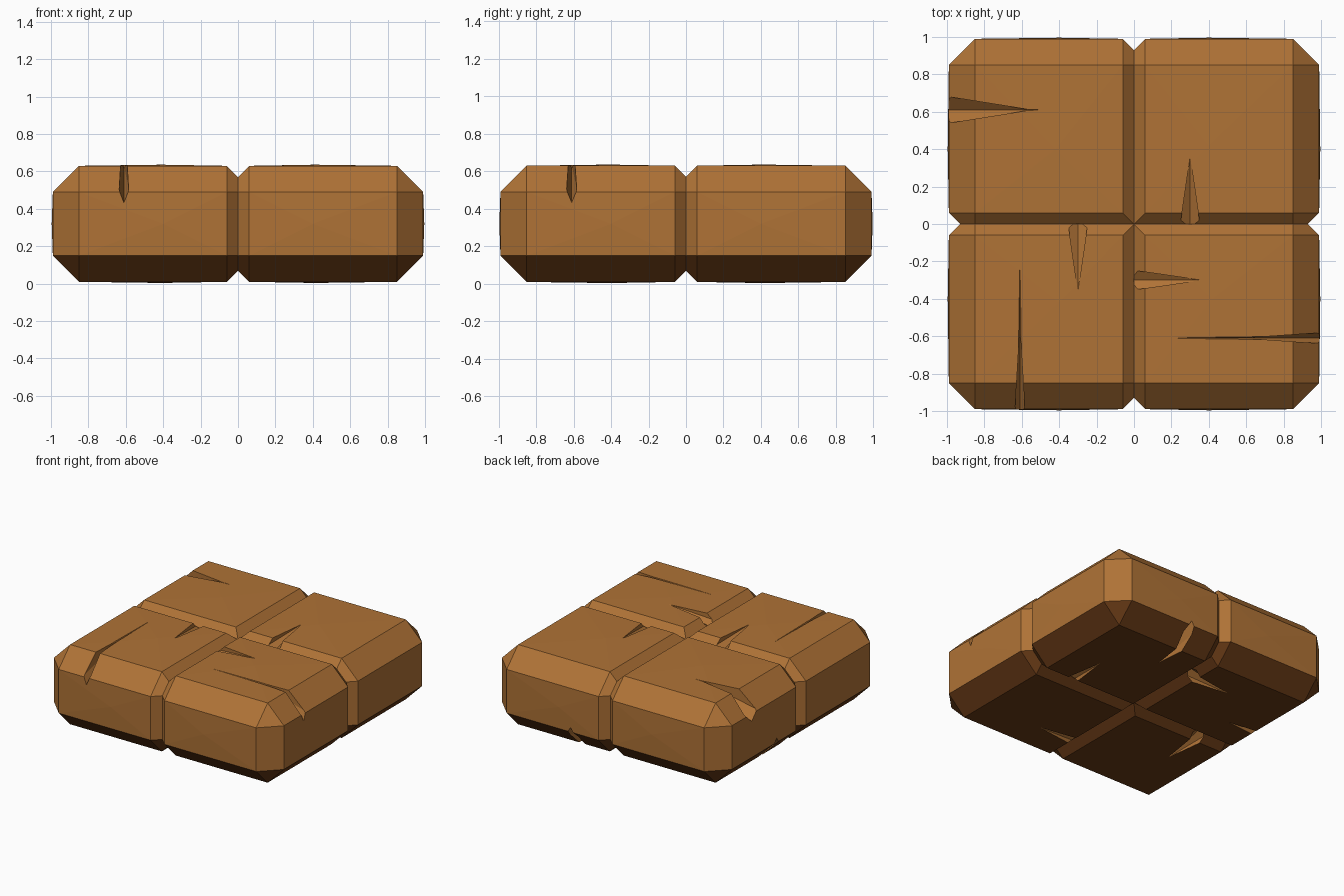
import bpy, bmesh, math
from mathutils import Matrix

if "Cube" in bpy.data.objects:
    bpy.data.objects.remove(bpy.data.objects["Cube"])

TOP, BOT = 0.63, 0.01      # slab heights
OUT = 0.99                 # outer side plane
BIG, SMALL = 0.14, 0.06    # outer chamfer, groove chamfer


def material(name, colour):
    m = bpy.data.materials.new(name)
    m.diffuse_color = (*colour, 1)
    m.use_nodes = True
    m.node_tree.nodes["Principled BSDF"].inputs["Base Color"].default_value = m.diffuse_color
    return m


warm = material("warm_brown", (0.43, 0.17, 0.037))
dark = material("dark_brown", (0.14, 0.043, 0.008))


def hull_object(name, points, turn, dark_below=True):
    """Flat-faced convex solid around the points, turned in quarter turns about z."""
    bm = bmesh.new()
    for p in points:
        bm.verts.new(p)
    res = bmesh.ops.convex_hull(bm, input=bm.verts[:])
    inner = [g for g in res["geom_interior"] if isinstance(g, bmesh.types.BMVert)]
    bmesh.ops.delete(bm, geom=inner, context="VERTS")
    bmesh.ops.dissolve_limit(bm, angle_limit=math.radians(0.3),
                             verts=bm.verts[:], edges=bm.edges[:])
    bmesh.ops.transform(bm, verts=bm.verts[:],
                        matrix=Matrix.Rotation(turn * math.pi / 2, 4, "Z"))
    bmesh.ops.recalc_face_normals(bm, faces=bm.faces[:])
    # underside and lower chamfers are the darker brown
    bm.normal_update()
    for f in bm.faces:
        f.material_index = int(dark_below and f.normal.z < -0.4)
    me = bpy.data.meshes.new(name)
    bm.to_mesh(me)
    bm.free()
    me.materials.append(warm)
    me.materials.append(dark)
    ob = bpy.data.objects.new(name, me)
    bpy.context.collection.objects.link(ob)
    return ob


def block_points():
    """Front-left block: wide chamfers outside, narrow ones along the grooves."""
    o, i, s = -OUT, -OUT + BIG, -SMALL
    pts = []
    for z, d in ((TOP, -1), (BOT, 1)):
        zb, zs = z + d * BIG, z + d * SMALL
        # outer corner
        pts += [(i, i, z), (o, i, zb), (i, o, zb)]
        # two corners where a groove runs out of the side
        for a, b, c in ((i, s, z), (o, s, zb), (o + SMALL, 0, zb), (i, 0, zs)):
            pts += [(a, b, c), (b, a, c)]
        # corner at the groove crossing
        pts += [(s, s, z), (0, 0, zs)]
    # slight swelling of the exposed faces
    mid = (TOP + BOT) / 2
    pts += [(-0.4, -0.42, TOP + 0.006), (-0.4, -0.42, BOT - 0.006),
            (-0.4, -OUT - 0.006, mid), (-OUT - 0.006, -0.4, mid)]
    return pts


def crack_points(start, x, half, tip, low, shoulder, top):
    """Wedge that is deep at its start and tapers to a tip on the surface."""
    pts = [(x, start, low), (x, tip, TOP + 0.006), (x, tip, 0.75)]
    for s in (-half, half):
        pts += [(x + s, start, shoulder), (x + s, start, 0.75)]
    return pts if top else [(a, b, TOP + BOT - c) for a, b, c in pts]


def rim(half, tip, fine_half, fine_tip):
    """Deep notch in the rim followed by a fine shallow fissure."""
    return [(-1.02, -0.61, half, tip, 0.42, 0.49, True),
            (-0.84, -0.61, fine_half, fine_tip, 0.61, 0.63, True)]


GROOVE = [(0.02, -0.30, 0.055, -0.36, 0.55, 0.585, True)]
UNDER_RIM = [(-1.02, -0.30, 0.045, -0.62, 0.44, 0.51, False)]
UNDER_GROOVE = [(0.02, -0.61, 0.055, -0.36, 0.55, 0.585, False)]

# four blocks, each the same shape turned a quarter, with its own cracks
blocks = [
    ("front_left_block", rim(0.028, -0.55, 0.010, -0.12) + GROOVE + UNDER_GROOVE),
    ("front_right_block", rim(0.030, -0.58, 0.010, -0.10) + GROOVE + UNDER_GROOVE),
    ("back_right_block", GROOVE + UNDER_RIM + UNDER_GROOVE),
    ("back_left_block", rim(0.075, -0.55, 0.012, -0.45) + UNDER_RIM + UNDER_GROOVE)]

for turn, (name, cracks) in enumerate(blocks):
    block = hull_object(name, block_points(), turn)
    for crack in cracks:
        cutter = hull_object("crack_cutter", crack_points(*crack), turn, False)
        cutter.hide_render = True
        mod = block.modifiers.new("crack", "BOOLEAN")
        mod.operation = "DIFFERENCE"
        mod.solver = "EXACT"
        mod.object = cutter
        bpy.context.view_layer.objects.active = block
        bpy.ops.object.modifier_apply(modifier=mod.name)
        bpy.data.objects.remove(cutter)
